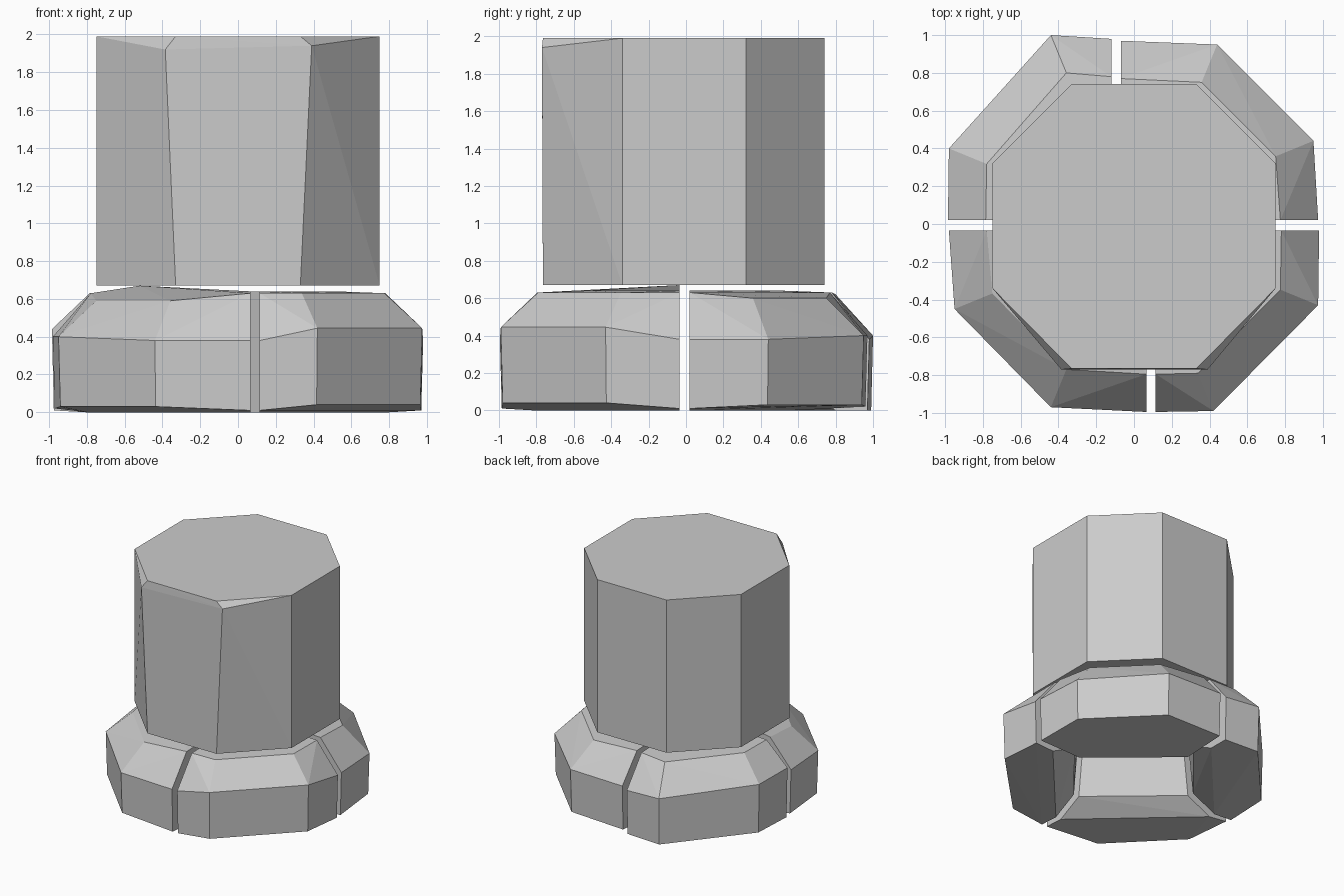
import bpy, bmesh
from mathutils import Vector

if "Cube" in bpy.data.objects:
    bpy.data.objects.remove(bpy.data.objects["Cube"])


def finish(name, bm):
    bmesh.ops.recalc_face_normals(bm, faces=bm.faces[:])
    me = bpy.data.meshes.new(name)
    bm.to_mesh(me)
    bm.free()
    ob = bpy.data.objects.new(name, me)
    bpy.context.collection.objects.link(ob)
    return ob


def hull(name, points):
    bm = bmesh.new()
    verts = [bm.verts.new(p) for p in points]
    res = bmesh.ops.convex_hull(bm, input=verts)
    junk = {g for g in res["geom_interior"] + res["geom_unused"] if isinstance(g, bmesh.types.BMVert)}
    bmesh.ops.delete(bm, geom=list(junk), context='VERTS')
    bmesh.ops.dissolve_limit(bm, angle_limit=0.02, verts=bm.verts[:], edges=bm.edges[:])
    return finish(name, bm)


def inset(p, i, d):
    # move a plan point towards the centre; block ends (i = 0, 3) keep their gap side
    minor = 0.41 * d if i in (1, 2) else 0.0
    big = 0 if abs(p[0]) > abs(p[1]) else 1
    q = list(p)
    for k in range(2):
        amount = d if k == big else minor
        q[k] -= amount if q[k] > 0 else -amount
    return q


# Column: eight-sided shaft with two chipped top corners at the front
plan = [(0.75, -0.34), (0.75, 0.32), (0.33, 0.74), (-0.33, 0.74),
        (-0.75, 0.32), (-0.75, -0.34), (-0.33, -0.765), (0.33, -0.765)]
pts = [(x, y, z) for x, y in plan for z in (0.67, 1.99)]
pts += [(0.39, -0.77, 1.94), (-0.385, -0.77, 1.92)]
hull("column_shaft", pts)


# Base blocks: each wraps one quarter of the ring and has a straight inner side
def base_block(name, outer, bottom, shoulder, rim, top_inner, low_inner, chamfer):
    pts = []
    for i, p in enumerate(outer):
        pts.append((*inset(p, i, 0.01), bottom[i]))
        pts.append((*p, shoulder[i]))
        pts.append((*inset(p, i, 0.2), rim[i]))
    for n, i in enumerate((0, 3)):
        pts.append((*inset(outer[i], i, 0.46), top_inner[n]))
        pts.append((*inset(outer[i], i, 0.40), chamfer))
        pts.append((*inset(outer[i], i, low_inner), 0.0))
    hull(name, pts)


base_block("base_block_back_left",
           [(-0.12, 0.98), (-0.44, 1.0), (-0.98, 0.40), (-0.985, 0.02)],
           (0.0, 0.0, 0.02, 0.01), (0.38, 0.40, 0.44, 0.44),
           (0.63, 0.62, 0.63, 0.63), (0.64, 0.64), 0.18, 0.11)
base_block("base_block_back_right",
           [(-0.07, 0.97), (0.44, 0.95), (0.95, 0.44), (0.975, 0.02)],
           (0.02, 0.03, 0.03, 0.01), (0.40, 0.40, 0.38, 0.38),
           (0.63, 0.60, 0.60, 0.63), (0.64, 0.64), 0.40, 0.11)
base_block("base_block_front_right",
           [(0.98, -0.035), (0.975, -0.43), (0.42, -0.99), (0.115, -0.995)],
           (0.01, 0.04, 0.04, 0.01), (0.38, 0.445, 0.445, 0.38),
           (0.63, 0.63, 0.63, 0.63), (0.64, 0.64), 0.18, 0.11)
base_block("base_block_front_left",
           [(-0.98, -0.035), (-0.95, -0.45), (-0.44, -0.97), (0.065, -0.995)],
           (0.02, 0.03, 0.03, 0.01), (0.40, 0.40, 0.38, 0.38),
           (0.63, 0.59, 0.59, 0.63), (0.67, 0.64), 0.18, 0.11)
